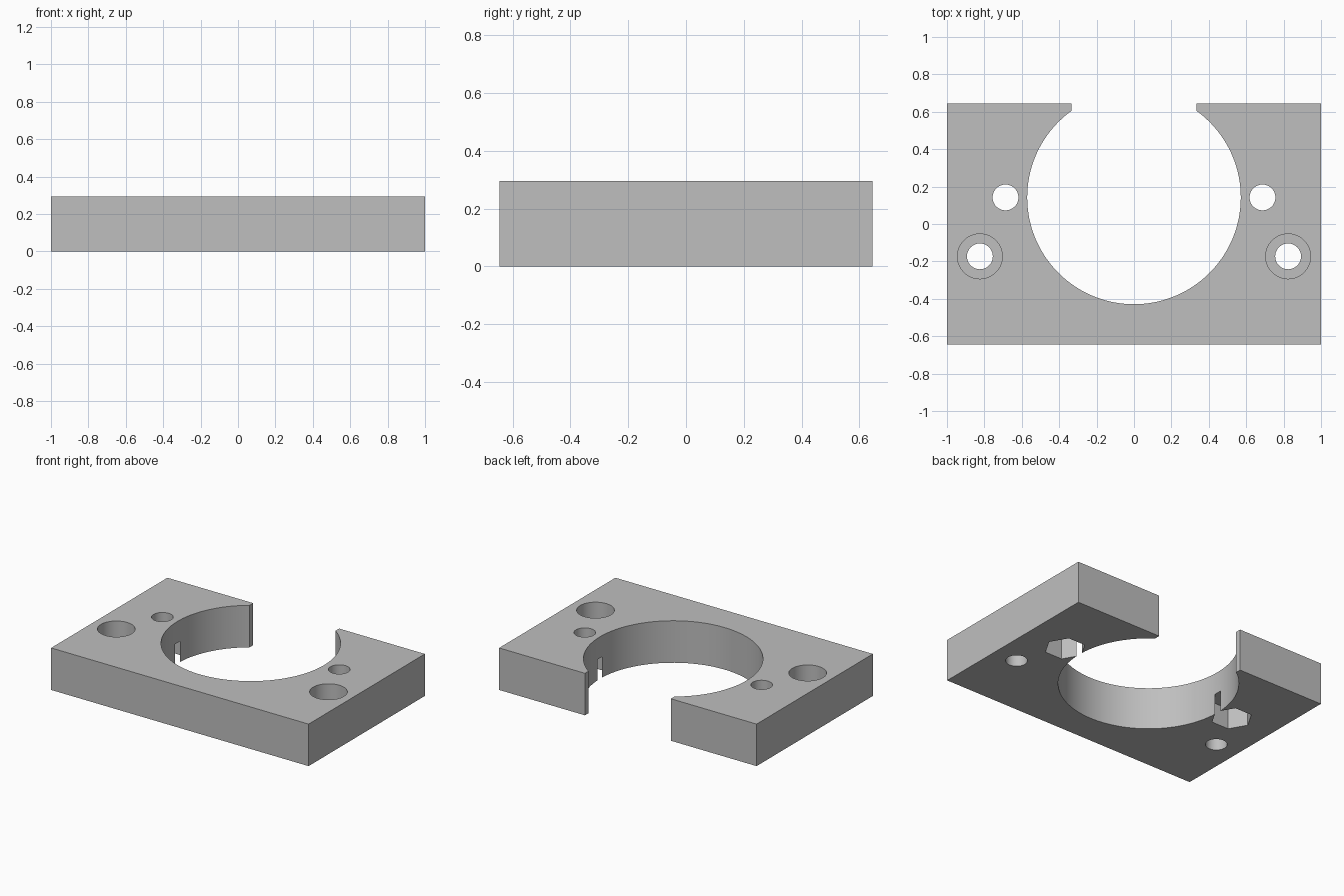
import bpy
import math

if "Cube" in bpy.data.objects:
    bpy.data.objects.remove(bpy.data.objects["Cube"], do_unlink=True)

HEIGHT = 0.295
DEPTH = 1.29
BORE_Y = 0.142
MARGIN = 0.1

grey = bpy.data.materials.new("plain grey")
grey.use_nodes = True
colour = (0.52, 0.52, 0.52, 1)
grey.diffuse_color = colour
grey.node_tree.nodes["Principled BSDF"].inputs["Base Color"].default_value = colour


def box(name, size, centre):
    bpy.ops.mesh.primitive_cube_add(size=1, location=centre)
    ob = bpy.context.object
    ob.name = name
    ob.scale = size
    bpy.ops.object.transform_apply(location=True, rotation=True, scale=True)
    ob.data.materials.append(grey)
    return ob


def prism(name, x, y, radius, z0, z1, sides=64):
    # the first corner points along x
    bpy.ops.mesh.primitive_cylinder_add(
        vertices=sides, radius=radius, depth=z1 - z0,
        location=(x, y, (z0 + z1) / 2), rotation=(0, 0, math.pi / 2))
    ob = bpy.context.object
    ob.name = name
    bpy.ops.object.transform_apply(location=True, rotation=True, scale=True)
    ob.data.materials.append(grey)
    return ob


def cut(target, cutter):
    mod = target.modifiers.new(cutter.name, "BOOLEAN")
    mod.operation = "DIFFERENCE"
    mod.solver = "EXACT"
    mod.object = cutter
    bpy.context.view_layer.objects.active = target
    bpy.ops.object.modifier_apply(modifier=mod.name)
    bpy.data.objects.remove(cutter, do_unlink=True)


# Solid plate
plate = box("mounting_plate", (2, DEPTH, HEIGHT), (0, 0, HEIGHT / 2))
low, high = -MARGIN, HEIGHT + MARGIN

# Large bore, open at the back
cut(plate, prism("bore", 0, BORE_Y, 0.571, low, high, 128))
cut(plate, box("back_opening", (0.668, 0.6, 1), (0, BORE_Y + 0.6, HEIGHT / 2)))

# Fixings on both sides
for side in (-1, 1):
    # Bolt hole with a hexagonal nut pocket underneath
    cut(plate, prism("bolt_hole", side * 0.687, BORE_Y, 0.069, low, high))
    cut(plate, prism("nut_pocket", side * 0.687, BORE_Y, 0.132, low, 0.145, 6))
    # Screw hole with a counterbore on top
    cut(plate, prism("screw_hole", side * 0.824, -0.173, 0.069, low, high))
    cut(plate, prism("counterbore", side * 0.824, -0.173, 0.12, 0.148, high))

# Smooth hole walls, sharp rims
bpy.ops.object.select_all(action="DESELECT")
plate.select_set(True)
bpy.context.view_layer.objects.active = plate
bpy.ops.object.shade_smooth_by_angle(angle=math.radians(30))
